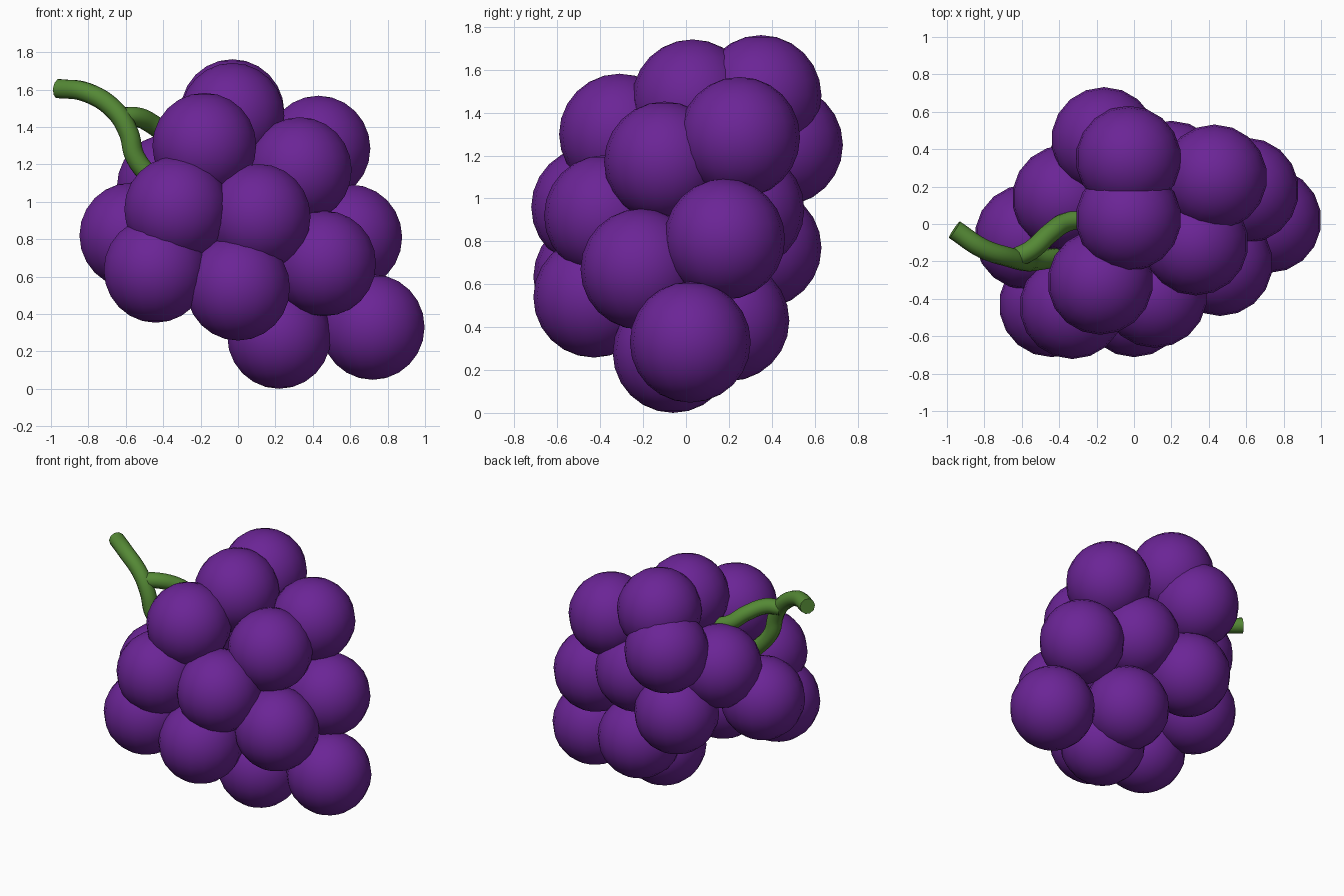
import bpy
import math

if "Cube" in bpy.data.objects:
    bpy.data.objects.remove(bpy.data.objects["Cube"])


def material(name, rgb):
    m = bpy.data.materials.new(name)
    m.diffuse_color = (*rgb, 1)
    m.use_nodes = True
    m.node_tree.nodes["Principled BSDF"].inputs["Base Color"].default_value = m.diffuse_color
    return m


purple = material("grape purple", (0.147, 0.018, 0.305))
green = material("stem green", (0.09, 0.25, 0.036))

# Grapes: centres of equal berries, grouped from the top of the bunch down
RADIUS = 0.282
grapes = [
    (-0.03, 0.03, 1.46), (-0.03, 0.35, 1.48), (-0.18, -0.31, 1.30),
    (0.43, 0.25, 1.285), (-0.16, 0.45, 1.25), (0.33, -0.10, 1.17),
    (-0.37, 0.14, 1.08), (-0.33, -0.44, 0.96), (0.11, -0.38, 0.92),
    (0.20, 0.27, 0.95), (-0.57, -0.07, 0.82), (0.60, 0.18, 0.81),
    (-0.17, 0.35, 0.77), (0.46, -0.21, 0.67), (-0.44, -0.43, 0.635),
    (0.00, -0.43, 0.54), (0.23, 0.20, 0.43), (0.72, 0.02, 0.33),
    (0.22, -0.06, 0.282),
]
for i, centre in enumerate(grapes):
    bpy.ops.mesh.primitive_uv_sphere_add(segments=18, ring_count=12,
                                         radius=RADIUS, location=centre)
    grape = bpy.context.object
    grape.name = f"grape_{i + 1}"
    grape.data.materials.append(purple)
    bpy.ops.object.shade_smooth()


# Stem: round tubes swept along smooth curves
def tube(name, points, radius):
    cu = bpy.data.curves.new(name, 'CURVE')
    cu.dimensions = '3D'
    cu.bevel_depth = radius
    cu.bevel_resolution = 3
    cu.resolution_u = 6
    cu.use_fill_caps = True
    sp = cu.splines.new('BEZIER')
    sp.bezier_points.add(len(points) - 1)
    for bp, p in zip(sp.bezier_points, points):
        bp.co = p
        bp.handle_left_type = bp.handle_right_type = 'AUTO'
    ob = bpy.data.objects.new(name, cu)
    bpy.context.collection.objects.link(ob)
    bpy.ops.object.select_all(action='DESELECT')
    ob.select_set(True)
    bpy.context.view_layer.objects.active = ob
    bpy.ops.object.convert(target='MESH')
    ob = bpy.context.object
    ob.data.materials.append(green)
    bpy.ops.object.shade_smooth_by_angle(angle=math.radians(40))


tube("main_stem", [(-0.96, -0.03, 1.605), (-0.81, -0.13, 1.585), (-0.66, -0.18, 1.49),
                   (-0.585, -0.20, 1.37), (-0.55, -0.20, 1.24), (-0.42, -0.18, 1.08)], 0.053)
tube("side_stem", [(-0.63, -0.18, 1.45), (-0.55, -0.14, 1.455), (-0.45, -0.05, 1.41),
                   (-0.36, 0.01, 1.34), (-0.24, 0.03, 1.30)], 0.053)
